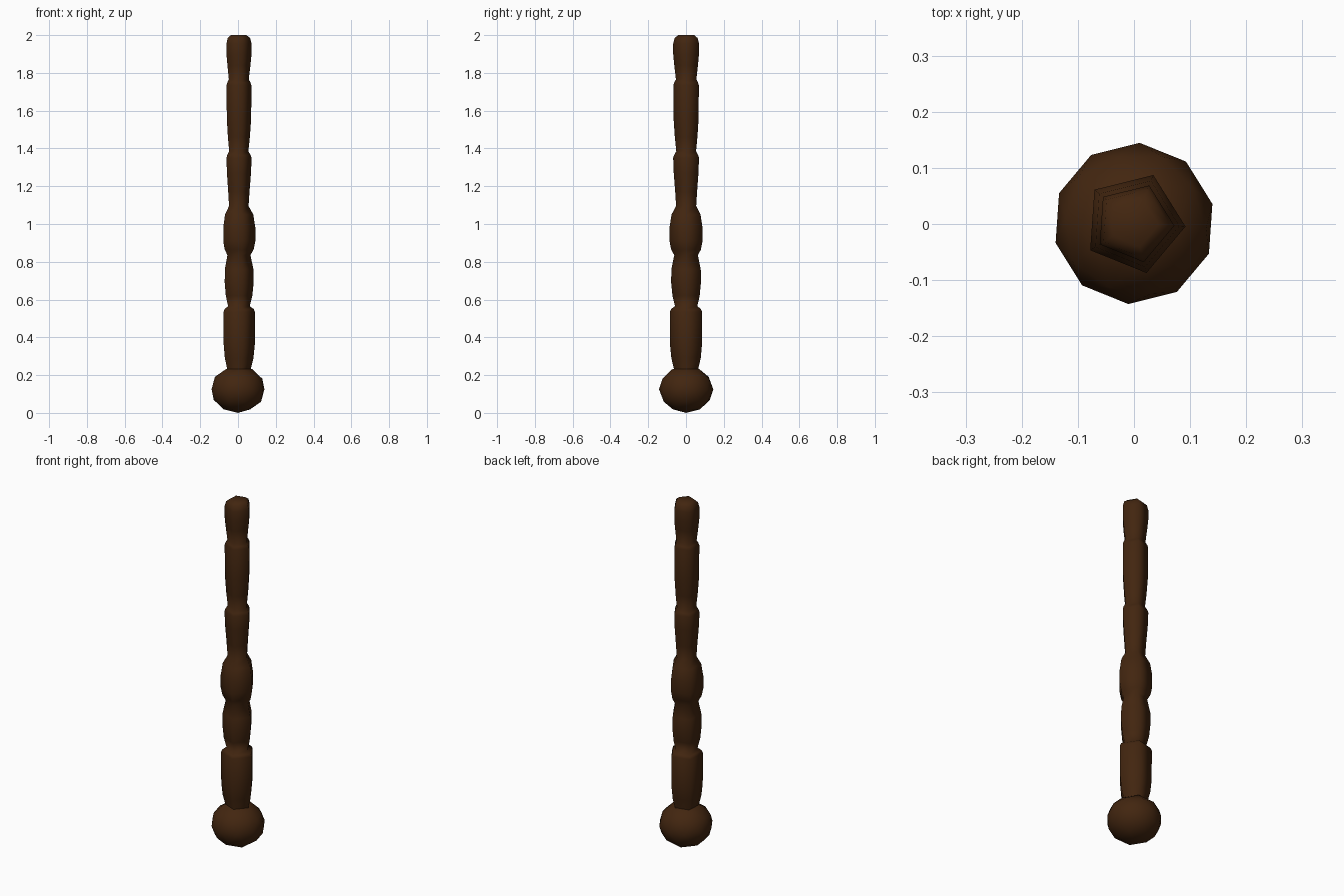
import bpy
import bmesh
from math import cos, sin, pi, radians
from mathutils import Matrix

default_cube = bpy.data.objects.get("Cube")
if default_cube:
    bpy.data.objects.remove(default_cube)

TURN = radians(-4)
SIDES = 5

wood = bpy.data.materials.new("dark_brown_wood")
wood.use_nodes = True
brown = (0.055, 0.019, 0.005, 1)
wood.diffuse_color = brown
shader = wood.node_tree.nodes["Principled BSDF"]
shader.inputs["Base Color"].default_value = brown
shader.inputs["Roughness"].default_value = 0.8


def finish(bm, name):
    """Turn a bmesh into a smooth wooden object."""
    bmesh.ops.recalc_face_normals(bm, faces=bm.faces)
    for face in bm.faces:
        face.smooth = True
    mesh = bpy.data.meshes.new(name)
    bm.to_mesh(mesh)
    bm.free()
    mesh.materials.append(wood)
    obj = bpy.data.objects.new(name, mesh)
    bpy.context.collection.objects.link(obj)
    return obj


# Five-sided turned shaft: (radius, height) from the pommel up
profile = [
    (0.066, 0.16), (0.068, 0.235), (0.082, 0.29), (0.089, 0.36),
    (0.09, 0.535), (0.083, 0.55), (0.062, 0.565),
    (0.076, 0.62), (0.083, 0.69), (0.082, 0.76), (0.066, 0.835),
    (0.083, 0.865), (0.092, 0.91), (0.092, 0.98), (0.081, 1.05), (0.056, 1.095),
    (0.061, 1.17), (0.069, 1.27), (0.072, 1.35), (0.067, 1.365), (0.055, 1.385),
    (0.063, 1.46), (0.07, 1.56), (0.071, 1.735), (0.066, 1.75), (0.057, 1.765),
    (0.066, 1.84), (0.072, 1.9), (0.072, 1.955), (0.064, 1.985), (0.044, 2.0),
]
bm = bmesh.new()
rings = []
for radius, height in profile:
    angles = [TURN + 2 * pi * i / SIDES for i in range(SIDES)]
    rings.append([bm.verts.new((radius * cos(a), radius * sin(a) + 0.002, height))
                  for a in angles])
for low, high in zip(rings, rings[1:]):
    for i in range(SIDES):
        j = (i + 1) % SIDES
        bm.faces.new((low[i], low[j], high[j], high[i]))
bm.faces.new(rings[0])
bm.faces.new(rings[-1])
finish(bm, "shaft")

# Slightly squashed ball at the foot
bm = bmesh.new()
bmesh.ops.create_icosphere(
    bm, subdivisions=2, radius=1,
    matrix=Matrix.Translation((0, 0.001, 0.125))
    @ Matrix.Rotation(TURN, 4, "Z")
    @ Matrix.Diagonal((0.144, 0.144, 0.125, 1)))
finish(bm, "pommel_ball")
